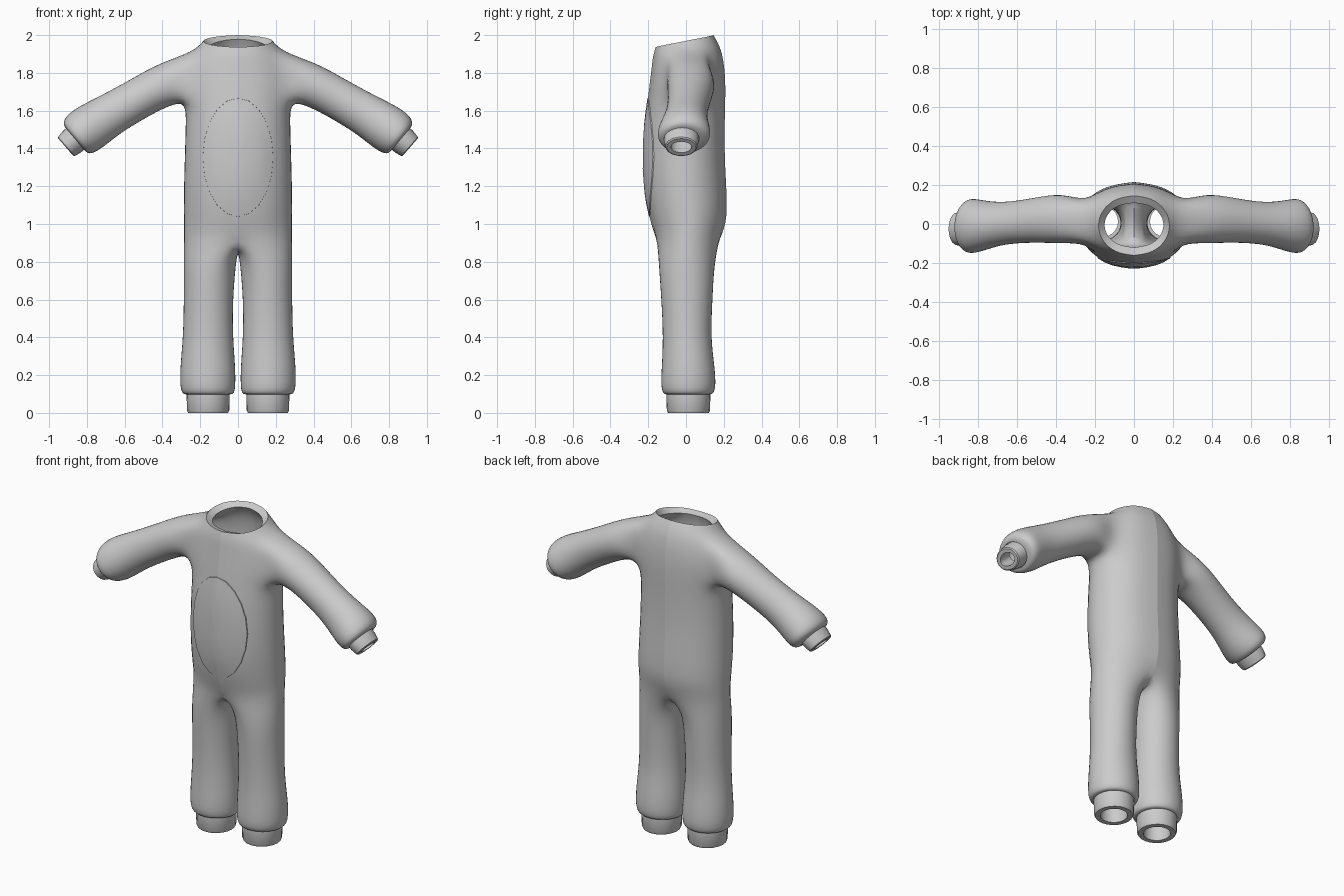
import bpy, bmesh
from math import sin, cos, pi, radians
from mathutils import Vector, Matrix
from mathutils.bvhtree import BVHTree

if "Cube" in bpy.data.objects:
    bpy.data.objects.remove(bpy.data.objects["Cube"])

K12, K10 = 1 / 0.955, 1 / 0.936   # cage enlargement to offset subdivision shrinkage

# torso sections: z, half width, front y, back y, tilt towards the back
TORSO = [(.93, .285, -.165, .19, 0), (1.03, .286, -.197, .222, 0), (1.18, .286, -.222, .217, 0),
         (1.36, .281, -.227, .207, 0), (1.52, .276, -.221, .207, 0), (1.63, .275, -.208, .21, 0),
         (1.72, .28, -.198, .212, 0), (1.82, .27, -.185, .208, 0), (1.91, .235, -.178, .19, .02),
         (1.968, .182, -.164, .148, .032)]
# leg sections: z, centre x, half width, front y, back y
LEG = [(.78, .15, .137, -.143, .148), (.6, .157, .129, -.13, .14), (.4, .159, .131, -.12, .13),
       (.24, .16, .146, -.128, .152), (.14, .16, .146, -.133, .158),
       (.10, .158, .137, -.12, .145), (.098, .158, .112, -.1, .125)]
# arm sections: centre x, centre z, half height, tilt, centre y, half depth
ARM = [(.37, 1.75, .113, 24, .03, .13), (.515, 1.672, .107, 26, .02, .113),
       (.675, 1.58, .111, 26, .002, .105), (.78, 1.513, .126, 30, -.008, .13),
       (.838, 1.475, .122, 36, -.01, .143), (.86, 1.452, .105, 40, -.015, .125),
       (.863, 1.45, .078, 40, -.02, .09)]
LO, HI = 5, 8                      # torso rows bounding the arm hole


def new_object(name, bm):
    me = bpy.data.meshes.new(name)
    bm.to_mesh(me)
    bm.free()
    ob = bpy.data.objects.new(name, me)
    bpy.context.collection.objects.link(ob)
    return ob


def finish(ob, angle=40):
    bpy.ops.object.select_all(action='DESELECT')
    ob.select_set(True)
    bpy.context.view_layer.objects.active = ob
    if ob.modifiers:
        bpy.ops.object.convert(target='MESH')
    bpy.ops.object.shade_smooth_by_angle(angle=radians(angle))


def bridge(bm, a, b):
    n = len(a)
    for i in range(n):
        bm.faces.new((a[i], a[(i + 1) % n], b[(i + 1) % n], b[i]))


def mark_seam(bm, groups):
    crease = bm.edges.layers.float.new('crease_edge')
    for group in groups:
        for a, b in zip(group, group[1:]):
            e = bm.edges.get((a, b))
            if e:
                e[crease] = 1
                e.smooth = False


# ---- Suit body: half cage, mirrored ----
bm = bmesh.new()
rows = []
for z, rx, yf, yb, tilt in TORSO:
    yc, ry = (yf + yb) / 2, (yb - yf) / 2
    row = []
    for i in range(7):
        t = i * pi / 6
        seam = i in (0, 6)
        x = 0 if seam else rx * K12 * sin(t)
        r = ry - .003 if seam else ry * K12
        row.append(bm.verts.new((x, yc - r * cos(t), z - tilt * cos(t))))
    rows.append(row)
for r in range(len(rows) - 1):
    for i in range(6):
        if not (LO <= r < HI and i in (2, 3)):
            bm.faces.new((rows[r][i], rows[r][i + 1], rows[r + 1][i + 1], rows[r + 1][i]))

# leg tube, starting from the torso bottom row and the crotch
crotch = [bm.verts.new((0, y, z)) for y, z in ((.085, .875), (.01, .862), (-.07, .875))]
prev = rows[0] + crotch
for z, cx, rx, yf, yb in LEG:
    ring = []
    for j in range(10):
        a = radians(36 * (j - 3))
        ring.append(bm.verts.new((cx + rx * K10 * cos(a),
                                  (yf + yb) / 2 + (yb - yf) / 2 * K10 * sin(a), z)))
    bridge(bm, prev, ring)
    prev = ring

# sleeve tube, starting from the arm hole
prev = ([rows[LO][3]] + [rows[r][4] for r in range(LO, HI + 1)] + [rows[HI][3]]
        + [rows[r][2] for r in range(HI, LO - 1, -1)])
for x, z, h, tilt, yc, d in ARM:
    up = Vector((sin(radians(tilt)), 0, cos(radians(tilt))))
    ring = []
    for j in range(10):
        a = radians(36 * j)
        ring.append(bm.verts.new(Vector((x, yc + d * K10 * sin(a), z)) - up * h * K10 * cos(a)))
    bridge(bm, prev, ring)
    prev = ring

mark_seam(bm, [[r[0] for r in rows], [r[6] for r in rows]])
bmesh.ops.delete(bm, geom=[v for v in bm.verts if not v.link_faces], context='VERTS')
bmesh.ops.recalc_face_normals(bm, faces=bm.faces)
bm.normal_update()
front = next(f for f in bm.faces if rows[2][0] in f.verts)
if front.normal.y > 0:
    bmesh.ops.reverse_faces(bm, faces=bm.faces)
body = new_object("suit_body", bm)
mirror = body.modifiers.new("mirror", 'MIRROR')
mirror.merge_threshold = .0001
sub = body.modifiers.new("smooth", 'SUBSURF')
sub.levels = sub.render_levels = 2
wall = body.modifiers.new("wall", 'SOLIDIFY')
wall.thickness = .042
wall.offset = -1
finish(body)

# ---- Belly panel: oval patch lying on the front of the body ----
tree = BVHTree.FromPolygons([v.co for v in body.data.vertices],
                            [p.vertices for p in body.data.polygons])
bm = bmesh.new()
N = 20


def panel_point(s, k, lift):
    a = 2 * pi * k / N
    x, z = .187 * s * sin(a), 1.353 - .315 * s * cos(a)
    hit = tree.ray_cast(Vector((x, -1, z)), Vector((0, 1, 0)))[0]
    groove = .003 if abs(x) < 1e-5 else 0
    return bm.verts.new((x, hit.y - lift + groove, z))


rings = [[panel_point(s, k, lift) for k in range(N)]
         for s, lift in ((1, -.006), (.995, .006), (.8, .008), (.6, .009), (.4, .009), (.2, .009))]
for a, b in zip(rings, rings[1:]):
    bridge(bm, a, b)
centre = panel_point(0, 0, .009)
for k in range(N):
    bm.faces.new((rings[-1][k], rings[-1][(k + 1) % N], centre))
mark_seam(bm, [[r[0] for r in rings] + [centre], [r[N // 2] for r in rings] + [centre]])
bmesh.ops.recalc_face_normals(bm, faces=bm.faces)
bm.normal_update()
if centre.normal.y > 0:
    bmesh.ops.reverse_faces(bm, faces=bm.faces)
finish(new_object("belly_panel", bm))


# ---- Cuffs: short open tubes at wrists and ankles ----
def cuff(name, matrix, profile, side):
    """profile: (half size a, half size b, distance along the axis)"""
    bm = bmesh.new()
    flip = Matrix.Diagonal((side, 1, 1, 1))
    rings = [[bm.verts.new(flip @ matrix @ Vector((a * cos(t * pi / 10), b * sin(t * pi / 10), z)))
              for t in range(20)] for a, b, z in profile]
    for i in range(len(rings)):
        bridge(bm, rings[i], rings[(i + 1) % len(rings)])
    bmesh.ops.recalc_face_normals(bm, faces=bm.faces)
    finish(new_object(name, bm), 35)


wrist = Matrix.Translation((.842, -.025, 1.468)) @ Matrix.Rotation(radians(131), 4, 'Y')
ankle = Matrix.Translation((.158, .0125, 0))
for side, label in ((1, "left"), (-1, "right")):
    cuff("ankle_cuff_" + label, ankle,
         [(.114, .117, .125), (.114, .117, .09), (.112, .114, .012), (.106, .108, 0),
          (.076, .078, 0), (.076, .078, .125)], side)
    cuff("wrist_cuff_" + label, wrist,
         [(.076, .094, 0), (.074, .092, .05), (.067, .084, .088), (.06, .077, .093),
          (.038, .055, .093), (.04, .056, 0)], side)
